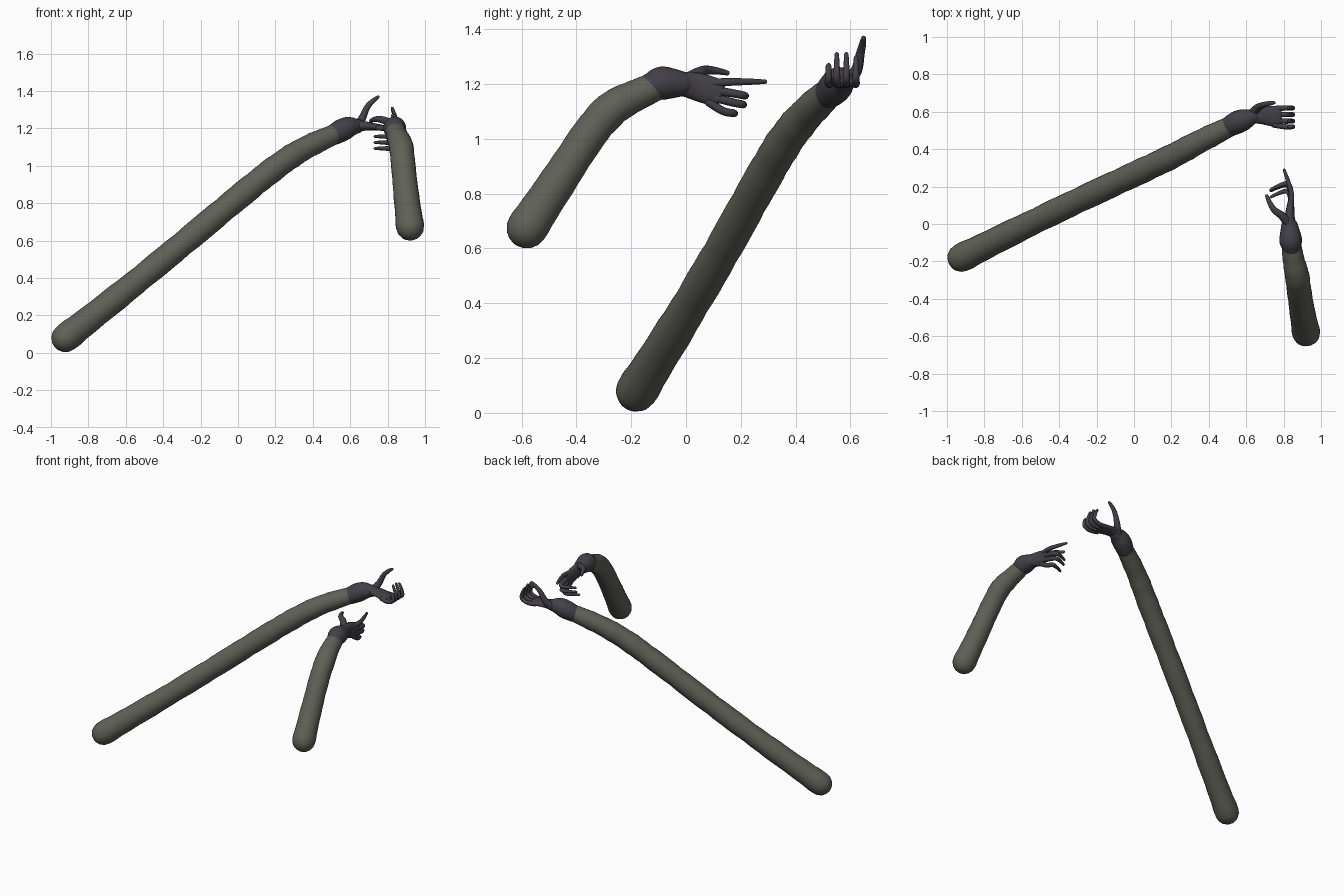
import bpy, bmesh, math
from mathutils import Vector


def material(name, rgb):
    m = bpy.data.materials.new(name)
    m.diffuse_color = (*rgb, 1)
    return m


SLEEVE = material("grey_green_cloth", (0.115, 0.12, 0.095))
GLOVE = material("dark_grey_glove", (0.056, 0.052, 0.064))


def spline(pts, steps):
    """Catmull-Rom samples through rows of numbers."""
    p = [pts[0]] + list(pts) + [pts[-1]]
    out = []
    for i in range(1, len(p) - 2):
        for s in range(steps):
            t = s / steps
            out.append([0.5 * (2 * b + (c - a) * t + (2*a - 5*b + 4*c - d) * t**2
                        + (3*b - a - 3*c + d) * t**3)
                        for a, b, c, d in zip(p[i-1], p[i], p[i+1], p[i+2])])
    return out + [list(pts[-1])]


def tube(name, pts, mat, side=(0, 0, 1), sides=16, steps=4, folds=0.0):
    """Round-ended tube; rows are x, y, z, half width along side, half thickness."""
    pts = [p if len(p) == 5 else (*p, p[3]) for p in pts]
    rows = spline(pts, steps)
    cen = [Vector(r[:3]) for r in rows]
    n = len(rows)
    rings = []
    for i, r in enumerate(rows):
        tan = (cen[min(i + 1, n - 1)] - cen[max(i - 1, 0)]).normalized()
        k = 1 + folds * math.sin(i * 1.9) * math.sin(i * 0.7 + 1)
        ring = (cen[i], tan, r[3] * k, r[4] * k)
        caps = []
        if i in (0, n - 1):
            sign = -1 if i == 0 else 1
            for a in (22, 44, 64, 82):
                c, s = math.cos(math.radians(a)), math.sin(math.radians(a))
                caps.append((cen[i] + tan * sign * min(r[3], r[4]) * s, tan, r[3] * c, r[4] * c))
        rings += caps[::-1] + [ring] if i == 0 else [ring] + caps
    bm = bmesh.new()
    loops = []
    for c, tan, w, h in rings:
        u = Vector(side)
        u = (u - tan * u.dot(tan)).normalized()
        v = tan.cross(u)
        loops.append([bm.verts.new(c + u * w * math.cos(2 * math.pi * j / sides)
                                   + v * h * math.sin(2 * math.pi * j / sides))
                      for j in range(sides)])
    for a, b in zip(loops, loops[1:]):
        for j in range(sides):
            bm.faces.new((a[j], a[(j + 1) % sides], b[(j + 1) % sides], b[j]))
    bm.faces.new(loops[0][::-1])
    bm.faces.new(loops[-1])
    bmesh.ops.recalc_face_normals(bm, faces=bm.faces[:])
    for f in bm.faces:
        f.smooth = True
    me = bpy.data.meshes.new(name)
    bm.to_mesh(me)
    bm.free()
    me.materials.append(mat)
    ob = bpy.data.objects.new(name, me)
    bpy.context.collection.objects.link(ob)
    return ob


# Long sleeve with soft folds
tube("long_sleeve", [(-0.922, -0.18, 0.08, 0.076), (-0.6, -0.02, 0.335, 0.068),
                     (-0.3, 0.125, 0.58, 0.067), (0, 0.265, 0.83, 0.067),
                     (0.2, 0.36, 0.99, 0.066), (0.35, 0.44, 1.09, 0.062),
                     (0.54, 0.535, 1.18, 0.053)], SLEEVE, sides=24, steps=7, folds=0.035)
# Short sleeve, bent at the elbow
tube("short_sleeve", [(0.92, -0.58, 0.675, 0.075), (0.9, -0.47, 0.84, 0.068),
                      (0.882, -0.35, 1.02, 0.065), (0.872, -0.275, 1.105, 0.065),
                      (0.855, -0.2, 1.15, 0.059), (0.84, -0.11, 1.19, 0.052)],
     SLEEVE, sides=24, steps=6, folds=0.02)

# Glove cuffs
tube("long_arm_cuff", [(0.515, 0.524, 1.167, 0.056), (0.555, 0.545, 1.19, 0.061),
                       (0.595, 0.56, 1.207, 0.056), (0.635, 0.575, 1.212, 0.04)],
     GLOVE, sides=20)
tube("short_arm_cuff", [(0.843, -0.125, 1.19, 0.052), (0.838, -0.09, 1.202, 0.061),
                        (0.835, -0.05, 1.202, 0.055), (0.832, -0.015, 1.2, 0.046)],
     GLOVE, sides=20)

# Long arm hand: flat palm, fingers curled upward, raised thumb
tube("long_arm_palm", [(0.63, 0.577, 1.213, 0.038, 0.034), (0.68, 0.58, 1.213, 0.046, 0.025),
                       (0.74, 0.577, 1.207, 0.055, 0.019), (0.775, 0.575, 1.203, 0.053, 0.015)],
     GLOVE, side=(0, 1, 0))
for i, (y, tip) in enumerate([(0.52, 1.268), (0.55, 1.308), (0.585, 1.308), (0.62, 1.296)]):
    tube(f"long_arm_finger_{i + 1}",
         [(0.75, 0.575 + (y - 0.572) * 0.85, 1.204, 0.016), (0.805, y, 1.2, 0.014),
          (0.847, y, 1.22, 0.013), (0.842, y, 1.26, 0.011), (0.825, y, tip, 0.008)],
         GLOVE, side=(0, 1, 0), sides=10)
tube("long_arm_thumb", [(0.635, 0.59, 1.21, 0.028), (0.662, 0.622, 1.25, 0.021),
                        (0.69, 0.636, 1.312, 0.016), (0.72, 0.644, 1.346, 0.013),
                        (0.748, 0.648, 1.367, 0.009)], GLOVE, side=(0, 1, 0), sides=12)

# Short arm hand: upright palm, pointing finger, other fingers curled inward
tube("short_arm_palm", [(0.832, -0.005, 1.2, 0.045, 0.038), (0.832, 0.04, 1.19, 0.051, 0.027),
                        (0.836, 0.09, 1.175, 0.052, 0.021), (0.838, 0.12, 1.165, 0.05, 0.016)],
     GLOVE)
tube("short_arm_pointing_finger", [(0.838, 0.09, 1.203, 0.017), (0.842, 0.16, 1.207, 0.014),
                                   (0.825, 0.225, 1.208, 0.012), (0.803, 0.288, 1.208, 0.008)],
     GLOVE, sides=10)
for i, (y, z0, z1) in enumerate([(0.215, 1.18, 1.157), (0.208, 1.155, 1.125), (0.175, 1.133, 1.093)]):
    tube(f"short_arm_finger_{i + 1}",
         [(0.838, 0.085, z0, 0.016), (0.838, y - 0.04, z1 + 0.008, 0.015),
          (0.82, y, z1, 0.014), (0.775, y - 0.01, z1, 0.011), (0.733, y - 0.03, z1, 0.008)],
         GLOVE, sides=10)
tube("short_arm_thumb", [(0.825, 0.005, 1.215, 0.026), (0.79, 0.045, 1.24, 0.021),
                         (0.75, 0.075, 1.25, 0.017), (0.725, 0.115, 1.247, 0.013),
                         (0.71, 0.15, 1.24, 0.009)], GLOVE, sides=12)
